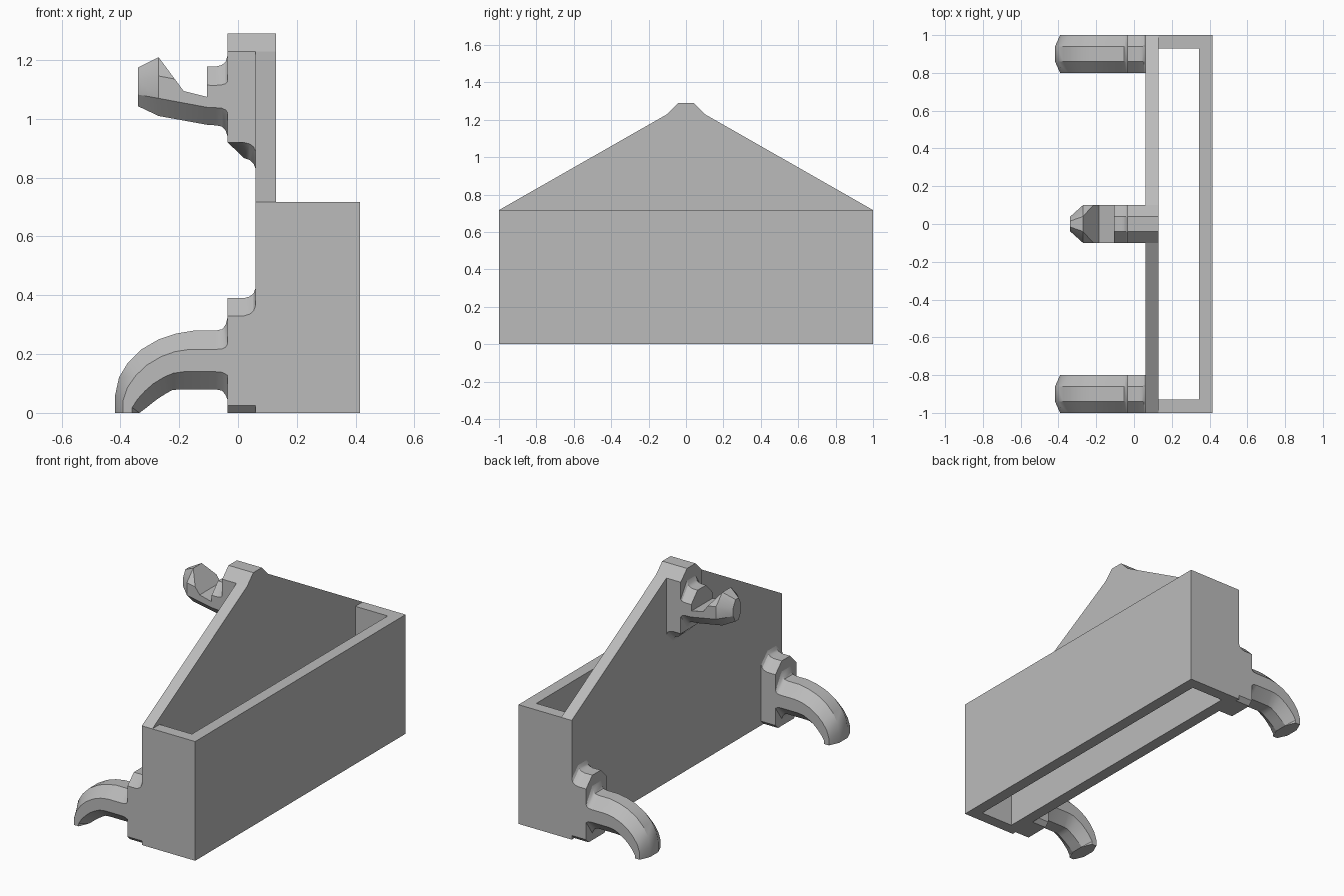
import bpy, bmesh, math

if "Cube" in bpy.data.objects:
    bpy.data.objects.remove(bpy.data.objects["Cube"])

grey = bpy.data.materials.new("light grey")
grey.diffuse_color = (0.5, 0.5, 0.5, 1)
grey.use_nodes = True
grey.node_tree.nodes["Principled BSDF"].inputs["Base Color"].default_value = grey.diffuse_color


def loft(name, rings, smooth=False):
    """Skin a closed solid through rings of equal point count."""
    bm = bmesh.new()
    vs = [[bm.verts.new(p) for p in r] for r in rings]
    n = len(rings[0])
    for a, b in zip(vs, vs[1:]):
        for i in range(n):
            j = (i + 1) % n
            bm.faces.new((a[i], a[j], b[j], b[i]))
    bm.faces.new(vs[0][::-1])
    bm.faces.new(vs[-1])
    bmesh.ops.remove_doubles(bm, verts=bm.verts, dist=1e-5)
    bmesh.ops.recalc_face_normals(bm, faces=bm.faces)
    me = bpy.data.meshes.new(name)
    bm.to_mesh(me)
    bm.free()
    ob = bpy.data.objects.new(name, me)
    bpy.context.collection.objects.link(ob)
    me.materials.append(grey)
    if smooth:
        bpy.ops.object.select_all(action='DESELECT')
        ob.select_set(True)
        bpy.context.view_layer.objects.active = ob
        bpy.ops.object.shade_smooth_by_angle(angle=math.radians(30))
    return ob


def plate_ring(x, c, top, top_side, bot, bot_side, bot_w):
    """Octagonal plate outline across y at depth x."""
    return [(x, c - .04, top), (x, c + .04, top), (x, c + .1, top_side), (x, c + .1, bot_side),
            (x, c + bot_w, bot), (x, c - bot_w, bot), (x, c - .1, bot_side), (x, c - .1, top_side)]


def peg_ring(c, top, bot, w=.1):
    """Octagonal peg section between a top and a bottom point (x, z)."""
    def at(t):
        return [bot[k] + (top[k] - bot[k]) * t for k in (0, 1)]
    pts = [(.4, 1), (1, .68), (1, .3), (.4, 0), (-.4, 0), (-1, .3), (-1, .68), (-.4, 1)]
    return [(at(t)[0], c + s * w, at(t)[1]) for s, t in pts]


# Open-bottomed box: U-shaped front and end walls
u = [(.13, -1), (.415, -1), (.415, 1), (.13, 1), (.13, .93), (.345, .93), (.345, -.93), (.13, -.93)]
loft("box_walls", [[(x, y, z) for x, y in u] for z in (0, .717)])

# Gabled back wall
gable = [(-1, 0), (1, 0), (1, .717), (.1, 1.23), (.04, 1.29), (-.04, 1.29), (-.1, 1.23), (-1, .717)]
loft("back_wall", [[(x, y, z) for y, z in gable] for x in (.06, .13)])

# Lower mounts with downward-curving pegs
for c, side in ((-.9, "left"), (.9, "right")):
    steps = [(-.035, 0), (.02, 0), (.04, .006), (.053, .017), (.06, .035)]
    loft("lower_mount_" + side,
         [plate_ring(x, c, .39 + f, .33 + f, 0, .025, .075) for x, f in steps], True)
    path = [((-.034, .33), (-.034, .04)), ((-.042, .3), (-.042, .06)), ((-.053, .285), (-.053, .075)),
            ((-.075, .28), (-.075, .08)), ((-.15, .28), (-.2, .08)), ((-.21, .27), (-.225, .077)),
            ((-.27, .25), (-.243, .067)), ((-.33, .215), (-.27, .05)), ((-.375, .17), (-.29, .035)),
            ((-.405, .12), (-.315, .015)), ((-.418, .06), (-.335, 0)), ((-.418, 0), (-.335, 0))]
    loft("lower_peg_" + side, [peg_ring(c, t, b) for t, b in path], True)

# Upper mount, sloping underneath into the back wall
under = [(-.035, .92, .92), (.02, .867, .92), (.04, .86, .915), (.053, .848, .905), (.06, .83, .89)]
loft("upper_mount", [plate_ring(x, 0, 1.29, 1.23, b, s, .04) for x, b, s in under], True)

# Upper hook with pointed tip
path = [((-.034, 1.22), (-.034, .935), .1), ((-.042, 1.195), (-.042, .96), .1),
        ((-.055, 1.183), (-.055, .974), .1), ((-.075, 1.178), (-.075, .978), .1),
        ((-.105, 1.178), (-.105, .98), .1), ((-.27, 1.21), (-.27, 1.01), .1),
        ((-.34, 1.175), (-.34, 1.043), .037)]
hook = loft("upper_hook", [peg_ring(0, t, b, w) for t, b, w in path], True)

# Saddle notch cut into the hook
notch = [(-.105, 1.075), (-.185, 1.095), (-.285, 1.23), (-.285, 1.4), (-.105, 1.4)]
cutter = loft("notch_cutter", [[(x, y, z) for x, z in notch] for y in (-.2, .2)])
cutter.hide_render = True
cutter.display_type = 'WIRE'
mod = hook.modifiers.new("notch", 'BOOLEAN')
mod.operation = 'DIFFERENCE'
mod.solver = 'EXACT'
mod.object = cutter
bpy.context.view_layer.objects.active = hook
bpy.ops.object.modifier_apply(modifier="notch")
bpy.data.objects.remove(cutter)
